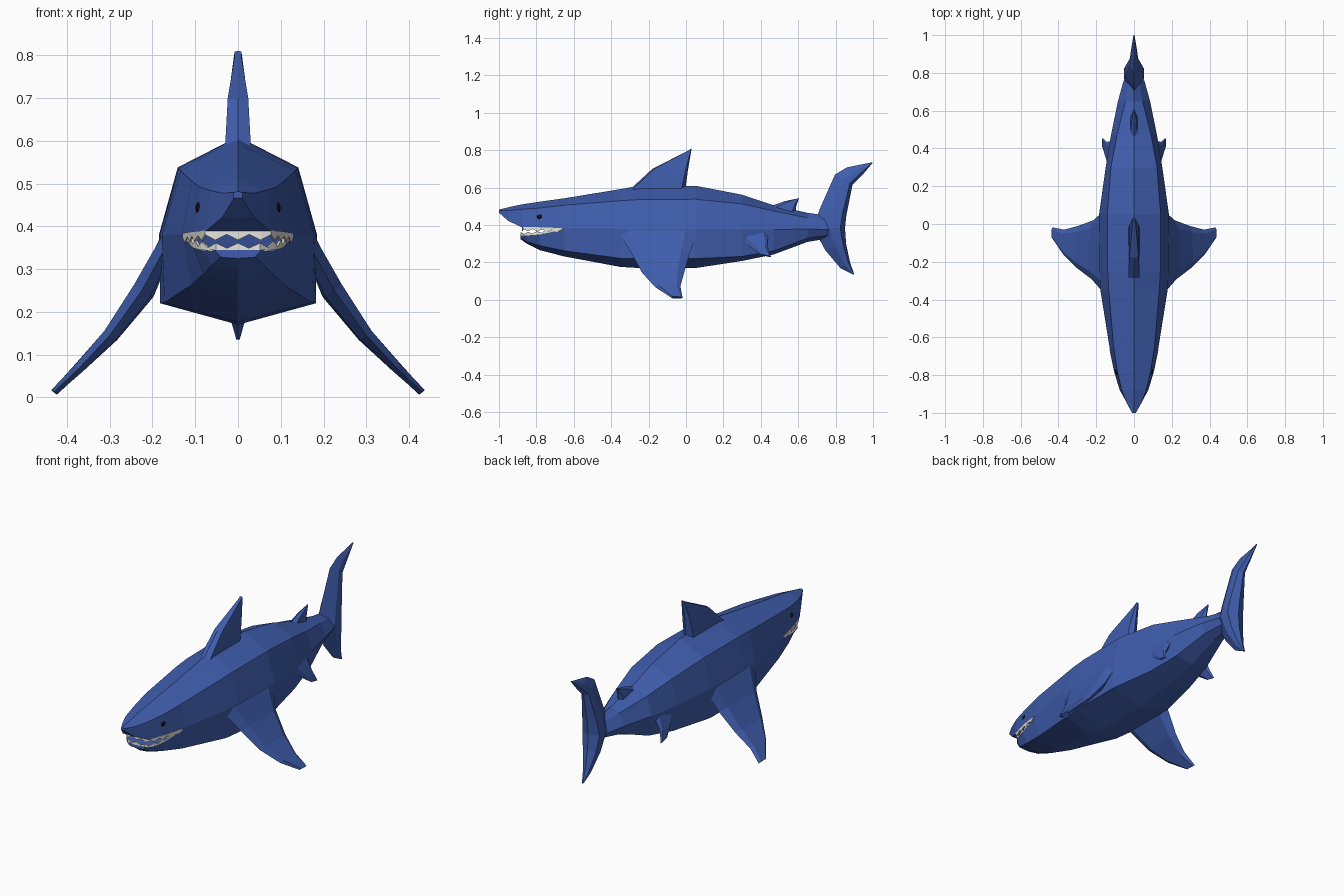
import bpy, bmesh, math
from mathutils import Vector as V

if "Cube" in bpy.data.objects:
    bpy.data.objects.remove(bpy.data.objects["Cube"])


def material(name, color):
    m = bpy.data.materials.new(name)
    m.diffuse_color = (*color, 1)
    m.use_nodes = True
    m.node_tree.nodes["Principled BSDF"].inputs["Base Color"].default_value = m.diffuse_color
    return m


BLUE = material("blue_skin", (0.05, 0.11, 0.42))
BLACK = material("black_eye", (0.005, 0.005, 0.005))
WHITE = material("tooth_white", (0.8, 0.79, 0.74))


def finish(name, bm, mat, normals=True):
    bmesh.ops.remove_doubles(bm, verts=bm.verts, dist=0.0005)
    if normals:
        bmesh.ops.recalc_face_normals(bm, faces=bm.faces)
    me = bpy.data.meshes.new(name)
    bm.to_mesh(me)
    bm.free()
    me.materials.append(mat)
    ob = bpy.data.objects.new(name, me)
    bpy.context.collection.objects.link(ob)
    return ob


def strip(bm, rings, closed=False):
    for a, b in zip(rings, rings[1:]):
        n = len(a)
        for i in range(n if closed else n - 1):
            j = (i + 1) % n
            bm.faces.new((a[i], a[j], b[j], b[i]))


# Body: upper half rows are y, ridge z, shoulder x, z, flank x, z
upper = [
    (-1.00, .482, .010, .479, .010, .466),
    (-0.95, .495, .038, .478, .036, .422),
    (-0.88, .510, .065, .484, .075, .389),
    (-0.78, .525, .088, .491, .105, .386),
    (-0.65, .543, .108, .506, .130, .382),
    (-0.35, .592, .134, .530, .178, .380),
    (-0.25, .610, .139, .536, .183, .380),
    (0.05, .610, .141, .538, .185, .380),
    (0.30, .562, .122, .513, .150, .375),
    (0.47, .505, .090, .475, .122, .375),
    (0.65, .465, .045, .438, .085, .380),
    (0.76, .450, .025, .425, .055, .375)]
# Lower half rows are y, flank x, z, belly edge x, z, keel z
lower = [
    (-0.885, .055, .345, .040, .328, .325),
    (-0.85, .085, .347, .060, .310, .300),
    (-0.78, .105, .352, .080, .290, .265),
    (-0.65, .130, .382, .110, .262, .232),
    (-0.35, .178, .380, .172, .222, .176),
    (-0.25, .183, .380, .182, .220, .170),
    (0.05, .185, .380, .182, .220, .170),
    (0.30, .150, .375, .132, .232, .208),
    (0.47, .122, .375, .100, .262, .243),
    (0.65, .085, .380, .060, .330, .310),
    (0.76, .055, .375, .035, .345, .328)]

bm = bmesh.new()
tops, bottoms = [], []
for y, tz, sx, sz, mx, mz in upper:
    tops.append([bm.verts.new((x, y, z)) for x, z in
                 ((-mx, mz), (-sx, sz), (0, tz), (sx, sz), (mx, mz))])
for y, mx, mz, lx, lz, bz in lower:
    bottoms.append([bm.verts.new((x, y, z)) for x, z in
                    ((mx, mz), (lx, lz), (0, bz), (-lx, lz), (-mx, mz))])
for rows, mouth_end in ((tops, 5), (bottoms, 4)):
    strip(bm, rows)
    strip(bm, [(r[0], r[-1]) for r in rows[:mouth_end]])   # mouth surface
    bm.faces.new(rows[0])
bm.faces.new(tops[-1] + bottoms[-1][1:4])
finish("body", bm, BLUE)


def fin(name, rows, normal, f1, f2, mirror=False):
    """Loft of six-sided sections: leading ridge, two thick stations, trailing ridge."""
    bm = bmesh.new()
    rings = []
    n = V(normal).normalized()
    for lead, trail, t in rows:
        a, b = V(lead), V(trail)
        p, q = a.lerp(b, f1), a.lerp(b, f2)
        rings.append([bm.verts.new(v) for v in
                      (a, p + n * t, q + n * t, b, q - n * t, p - n * t)])
    strip(bm, rings, True)
    bm.faces.new(rings[0])
    bm.faces.new(rings[-1])
    if mirror:
        geo = bm.verts[:] + bm.edges[:] + bm.faces[:]
        dup = bmesh.ops.duplicate(bm, geom=geo)["geom"]
        for v in dup:
            if isinstance(v, bmesh.types.BMVert):
                v.co.x *= -1
    return finish(name, bm, BLUE)


def flat(rows):
    return [((0, a, b), (0, c, d), t) for a, b, c, d, t in rows]


# Dorsal fins
fin("dorsal_fin", flat([(-.30, .59, -.005, .58, .030), (-.18, .70, .010, .69, .024),
                        (.010, .797, .030, .81, .008)]), (1, 0, 0), .05, .93)
fin("rear_dorsal_fin", flat([(.45, .50, .585, .46, .020), (.53, .528, .59, .505, .012),
                             (.595, .541, .605, .545, .004)]), (1, 0, 0), .2, .85)

# Tail fin, listed from upper tip to lower tip
fin("tail_fin", flat([
    (.99, .734, 1.0, .735, .003), (.86, .708, .945, .67, .014),
    (.797, .67, .89, .615, .022), (.717, .49, .858, .455, .045),
    (.68, .385, .850, .385, .052), (.745, .265, .856, .30, .040),
    (.825, .17, .877, .20, .018), (.890, .137, .90, .135, .004)]), (1, 0, 0), .5, .85)

# Pectoral and pelvic fins
fin("pectoral_fins", [
    ((.165, -.36, .36), (.165, .065, .365), .020), ((.225, -.292, .25), (.215, .02, .25), .024),
    ((.300, -.235, .145), (.295, -.01, .145), .017), ((.372, -.165, .068), (.37, -.03, .072), .012),
    ((.430, -.08, .013), (.430, -.018, .011), .008)], (.78, 0, .62), .15, .85, True)
fin("pelvic_fins", [
    ((.125, .27, .34), (.105, .44, .37), .016), ((.150, .36, .27), (.145, .435, .29), .010),
    ((.165, .40, .242), (.165, .455, .23), .005)], (.8, 0, .5), .2, .85, True)


# Teeth: zigzag bands following each jaw rim
def teeth(name, half, root, tip, count):
    pts = [V((-p[0], p[1], p[2])) for p in half] + [V(p) for p in reversed(half)]
    lens = [(b - a).length for a, b in zip(pts, pts[1:])]
    bm = bmesh.new()
    pairs = []
    for i in range(2 * count + 1):
        d = sum(lens) * i / (2 * count)
        k = 0
        while k < len(lens) - 1 and d > lens[k]:
            d -= lens[k]
            k += 1
        p = pts[k].lerp(pts[k + 1], min(1, d / lens[k]))
        h = tip if i % 2 else root
        pairs.append([bm.verts.new(p), bm.verts.new(p + V((0, 0, h)))])
    strip(bm, pairs)
    ob = finish(name, bm, WHITE)
    mod = ob.modifiers.new("thickness", "SOLIDIFY")
    mod.thickness = .006
    mod.offset = 0


teeth("upper_teeth", [(.127, -.665, .384), (.103, -.78, .388), (.074, -.875, .391)],
      -.010, -.023, 11)
teeth("lower_teeth", [(.122, -.675, .372), (.102, -.78, .349), (.083, -.848, .344),
                      (.055, -.882, .342)], .007, .019, 11)

# Eyes
bm = bmesh.new()
for s in (-1, 1):
    made = bmesh.ops.create_uvsphere(bm, u_segments=10, v_segments=6, radius=1)["verts"]
    for v in made:
        v.co = V((s * .091 + v.co.x * .009, -.78 + v.co.y * .018, .443 + v.co.z * .014))
finish("eyes", bm, BLACK)
